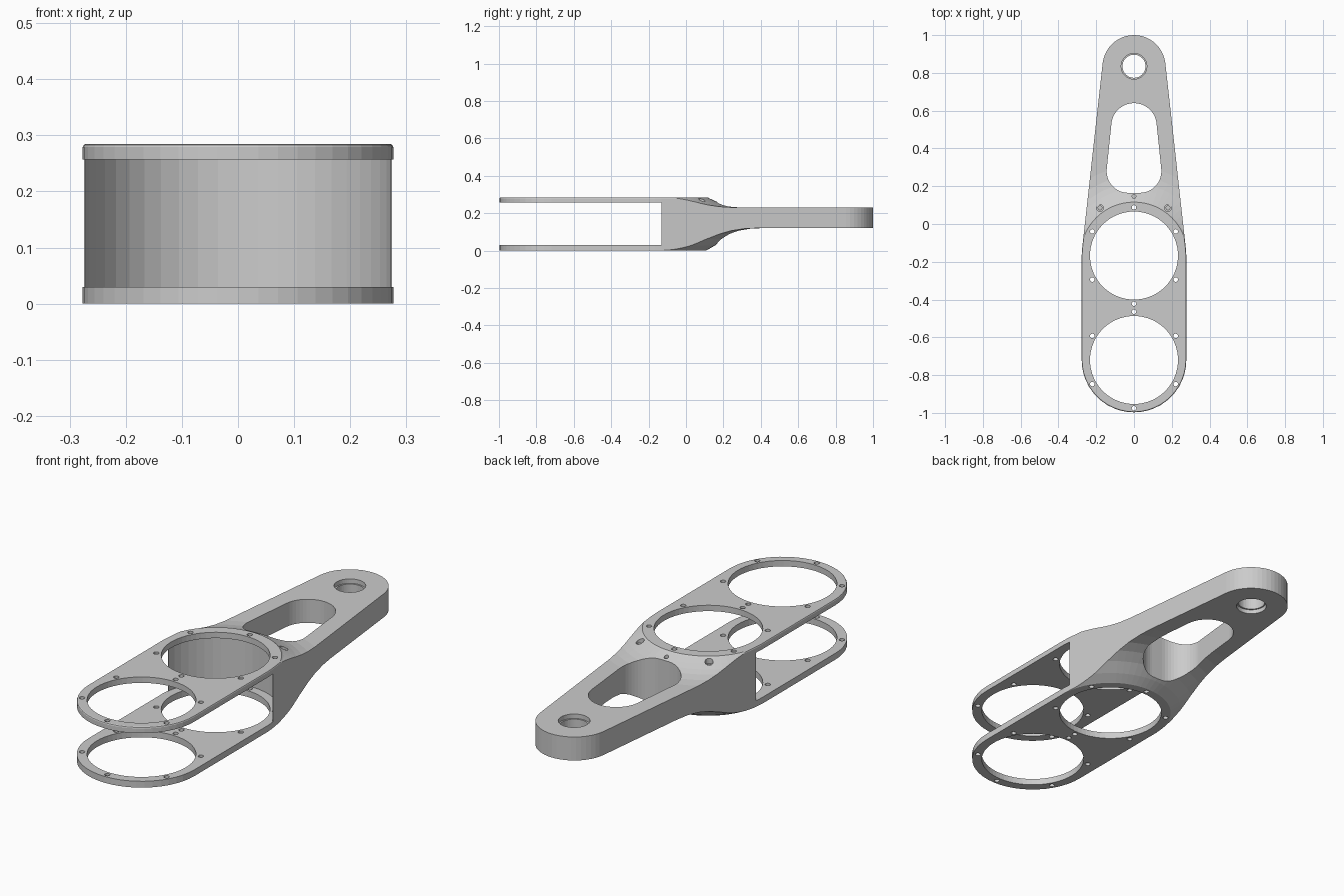
import bpy, bmesh, math
from mathutils import Vector
from mathutils.geometry import convex_hull_2d

default = bpy.data.objects.get("Cube")
if default:
    bpy.data.objects.remove(default, do_unlink=True)

HUB, FRONT, TIP = -0.167, -0.72, 0.833   # y of the three main centres
RIM, BORE, BOLT = 0.277, 0.233, 0.255    # outer, opening and bolt circle radii
HEIGHT = 0.285


def bridge(bm, rings):
    """Skin a stack of closed rings and cap both ends."""
    rings = [[bm.verts.new(p) for p in ring] for ring in rings]
    n = len(rings[0])
    for low, high in zip(rings, rings[1:]):
        for i in range(n):
            j = (i + 1) % n
            bm.faces.new((low[i], low[j], high[j], high[i]))
    bm.faces.new(rings[0][::-1])
    bm.faces.new(rings[-1])


def hull_prism(bm, circles, levels, segments=48):
    """Prism around circles (x, y, r); levels are (z, radius growth)."""
    spots = []
    for x, y, r in circles:
        for k in range(segments):
            a = math.tau * k / segments
            spots.append((Vector((x, y)), r, Vector((math.cos(a), math.sin(a)))))
    order = convex_hull_2d([c + d * r for c, r, d in spots])
    ring = [spots[i] for i in order]
    bridge(bm, [[(*(c + d * (r + grow)), z) for c, r, d in ring]
                for z, grow in levels])


def make(name, bm):
    bmesh.ops.recalc_face_normals(bm, faces=bm.faces)
    mesh = bpy.data.meshes.new(name)
    bm.to_mesh(mesh)
    bm.free()
    obj = bpy.data.objects.new(name, mesh)
    bpy.context.collection.objects.link(obj)
    return obj


def half_lathe(name, section):
    """Sweep an (r, z) section round the back half of the hub."""
    bm = bmesh.new()
    steps = 36
    bridge(bm, [[(r * math.cos(a), HUB + r * math.sin(a), z) for r, z in section]
                for a in (math.pi * k / steps for k in range(steps + 1))])
    return make(name, bm)


# Solid outline with a softened top edge
bm = bmesh.new()
hull_prism(bm, [(0, FRONT, RIM), (0, HUB, RIM), (0, TIP, 0.167)],
           [(0, 0), (HEIGHT - 0.006, 0), (HEIGHT - 0.002, -0.002), (HEIGHT, -0.006)])
bracket = make("bracket_arm", bm)

# Curved reliefs that thin the hub down to the arm
top_relief = half_lathe("top_relief", [
    (0.262, 0.30), (0.29, 0.28), (0.32, 0.266), (0.35, 0.253), (0.38, 0.243),
    (0.42, 0.235), (0.47, 0.231), (1.4, 0.231), (1.4, 0.5), (0.262, 0.5)])
bottom_relief = half_lathe("bottom_relief", [
    (0.255, -0.012), (0.28, 0.003), (0.32, 0.026), (0.37, 0.061), (0.42, 0.088),
    (0.47, 0.106), (0.53, 0.117), (0.59, 0.12), (1.4, 0.12), (1.4, -0.2), (0.255, -0.2)])

# Open gap between the two plates, rounded at the back
bm = bmesh.new()
arc = [math.radians(7.5 * k) for k in range(1, 24)]
outline = [(0.274 * math.cos(a), HUB + 0.274 * math.sin(a)) for a in arc]
edge_y = outline[0][1]
outline += [(-0.4, edge_y), (-0.4, -1.2), (0.4, -1.2), (0.4, edge_y)]
bridge(bm, [[(x, y, z) for x, y in outline] for z in (0.03, 0.257)])
gap = make("plate_gap", bm)

# Large openings, bolt holes, window, pin hole and blind screw holes
bm = bmesh.new()
through = [(-0.1, 0), (0.4, 0)]
for y in (HUB, FRONT):
    hull_prism(bm, [(0, y, BORE)], through, 64)
    for k in range(6):
        a = math.radians(30 + 60 * k)
        hull_prism(bm, [(BOLT * math.cos(a), y + BOLT * math.sin(a), 0.012)], through, 16)
hull_prism(bm, [(0, 0.52, 0.12), (-0.03, 0.28, 0.115), (0.03, 0.28, 0.115)], through)
hull_prism(bm, [(0, 0.835, 0.061)],
           [(-0.1, 0.007), (0.14, 0.007), (0.14, 0), (0.21, 0), (0.21, 0.007), (0.4, 0.007)])
hull_prism(bm, [(0, 0.146, 0.01)], [(0.2, 0), (0.4, 0)], 16)
for side in (-1, 1):
    hull_prism(bm, [(side * 0.18, 0.085, 0.01)],
               [(0.2, 0), (0.255, 0), (0.255, 0.008), (0.4, 0.008)], 16)
holes = make("holes", bm)

# Carve the solid and discard the cutters
bpy.context.view_layer.objects.active = bracket
for cutter in (top_relief, bottom_relief, gap, holes):
    cutter.hide_render = True
    mod = bracket.modifiers.new(cutter.name, 'BOOLEAN')
    mod.operation = 'DIFFERENCE'
    mod.solver = 'EXACT'
    mod.object = cutter
    bpy.ops.object.modifier_apply(modifier=mod.name)
    bpy.data.objects.remove(cutter, do_unlink=True)
